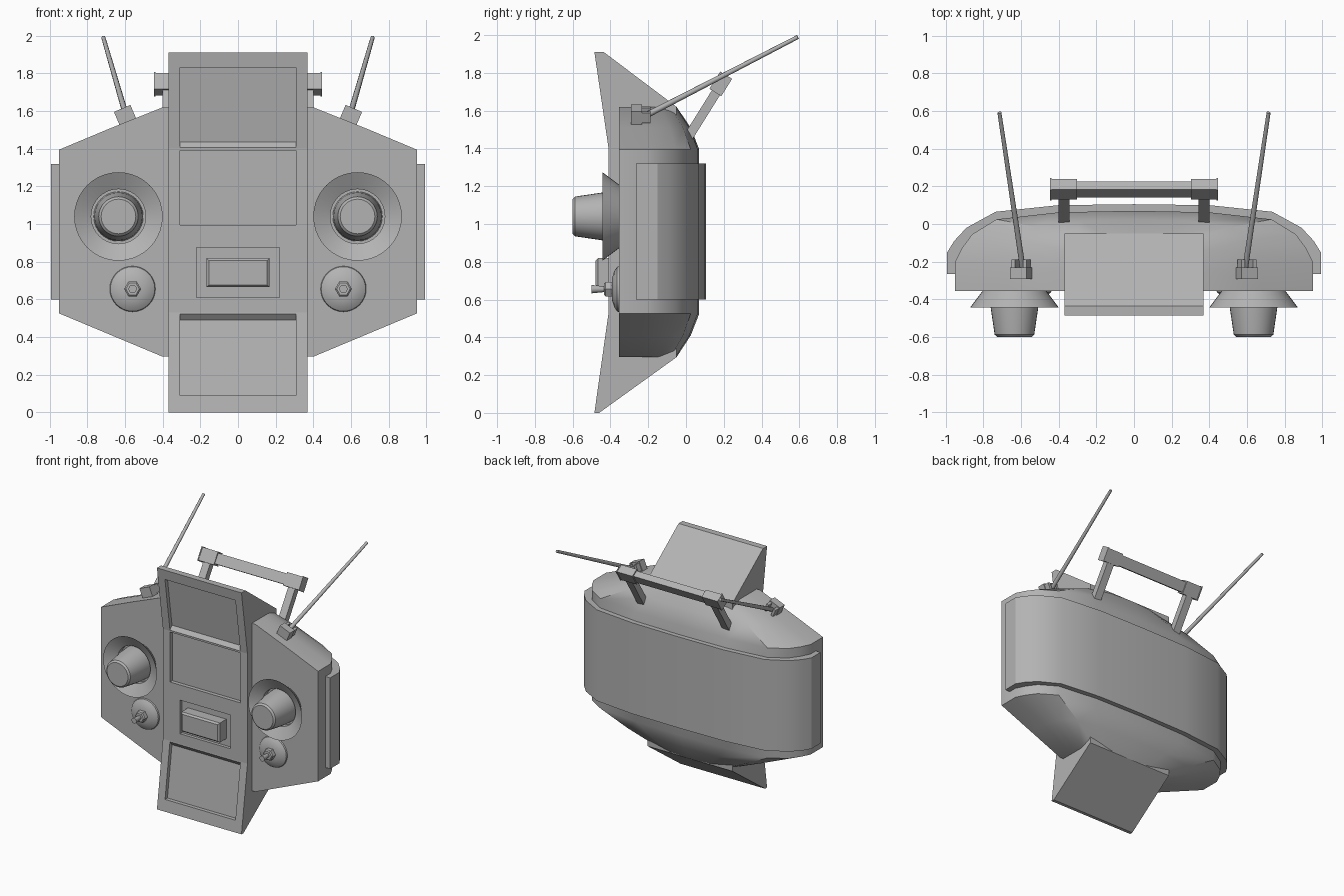
import bpy, bmesh, math
from mathutils import Vector, Matrix

cube = bpy.data.objects.get("Cube")
if cube:
    bpy.data.objects.remove(cube, do_unlink=True)

grey = bpy.data.materials.new("plain_grey")
grey.use_nodes = True
COLOUR = (0.45, 0.45, 0.45, 1)
grey.diffuse_color = COLOUR
grey.node_tree.nodes["Principled BSDF"].inputs["Base Color"].default_value = COLOUR


def finish(name, bm, smooth=None):
    """Turn a bmesh into a grey object, optionally smooth shaded."""
    bmesh.ops.recalc_face_normals(bm, faces=bm.faces)
    mesh = bpy.data.meshes.new(name)
    bm.to_mesh(mesh)
    bm.free()
    ob = bpy.data.objects.new(name, mesh)
    bpy.context.collection.objects.link(ob)
    mesh.materials.append(grey)
    if smooth:
        bpy.ops.object.select_all(action='DESELECT')
        ob.select_set(True)
        bpy.context.view_layer.objects.active = ob
        bpy.ops.object.shade_smooth_by_angle(angle=math.radians(smooth))
    return ob


def loft(name, rings, closed=False, smooth=None):
    """Bridge rings of equal length; cap the ends, or join last to first."""
    bm = bmesh.new()
    loops = [[bm.verts.new(p) for p in ring] for ring in rings]
    n = len(loops[0])
    pairs = list(zip(loops, loops[1:]))
    if closed:
        pairs.append((loops[-1], loops[0]))
    else:
        bm.faces.new(loops[0])
        bm.faces.new(loops[-1])
    for a, b in pairs:
        for i in range(n):
            j = (i + 1) % n
            bm.faces.new((a[i], a[j], b[j], b[i]))
    return finish(name, bm, smooth)


def side_prism(name, profile, half):
    """Extrude a (y, z) profile across x."""
    return loft(name, [[(x, y, z) for y, z in profile] for x in (-half, half)])


def turned(name, profile, x, z, sides=32, closed=False):
    """Revolve (radius, y) points about an axis running front to back."""
    rings = [[(x + r * math.cos(2 * math.pi * i / sides), y,
               z + r * math.sin(2 * math.pi * i / sides)) for i in range(sides)]
             for r, y in profile]
    return loft(name, rings, closed, 30)


def box(name, centre, size, rot=None):
    bm = bmesh.new()
    turn = rot if rot else Matrix.Identity(4)
    bmesh.ops.create_cube(bm, size=1, matrix=Matrix.Translation(centre) @ turn
                          @ Matrix.Diagonal((*size, 1)))
    return finish(name, bm)


def rod(name, start, end, r1, r2, sides=10):
    a, b = Vector(start), Vector(end)
    d = b - a
    bm = bmesh.new()
    bmesh.ops.create_cone(bm, cap_ends=True, segments=sides, radius1=r1, radius2=r2,
                          depth=d.length, matrix=Matrix.Translation((a + b) / 2)
                          @ d.to_track_quat('Z', 'Y').to_matrix().to_4x4())
    return finish(name, bm, 40)


def carve(target, cutter):
    mod = target.modifiers.new("recess", 'BOOLEAN')
    mod.operation = 'DIFFERENCE'
    mod.solver = 'EXACT'
    mod.object = cutter
    bpy.context.view_layer.objects.active = target
    bpy.ops.object.modifier_apply(modifier=mod.name)
    bpy.data.objects.remove(cutter, do_unlink=True)


def mirrored(half):
    return half + [(-x, y) for x, y in reversed(half) if x > 0]


# Housing: curved footprint that shrinks towards the top and bottom
FRONT, BACK, WIDE = -0.355, 0.07, 0.95
footprint = mirrored([(0.95, FRONT), (0.95, -0.2), (0.915, -0.13), (0.86, -0.055),
                      (0.73, 0.025), (0.4, 0.062), (0, BACK)])


def housing_ring(z, width, back):
    k = (back - FRONT) / (BACK - FRONT)
    return [(x * width / WIDE, FRONT + (y - FRONT) * k, z) for x, y in footprint]


levels = [(0.295, 0.4, -0.05), (0.41, 0.675, 0.025), (0.525, WIDE, BACK),
          (1.395, WIDE, BACK), (1.51, 0.675, 0.025), (1.62, 0.4, -0.05)]
loft("housing", [housing_ring(*level) for level in levels], smooth=30)

# Raised band wrapped around the sides and back
outer = mirrored([(0.992, -0.265), (0.992, -0.15), (0.955, -0.09), (0.89, -0.02),
                  (0.735, 0.065), (0.4, 0.1), (0, 0.105)])
inner = mirrored([(0.94, -0.265), (0.94, -0.2), (0.9, -0.13), (0.85, -0.06),
                  (0.72, 0.015), (0.4, 0.05), (0, 0.06)])
band_section = outer + inner[::-1]
loft("wrap_band", [[(x, y, z) for x, y in band_section] for z in (0.6, 1.32)], smooth=30)

# Central console, leaning forward at both ends
console = side_prism("console", [
    (-0.485, 1.91), (-0.435, 1.91), (-0.05, 1.62), (-0.05, 0.295),
    (-0.46, 0), (-0.485, 0), (-0.41, 0.53), (-0.41, 1.4)], 0.37)

# Recessed screens
recesses = [
    [(-0.6, 1.83), (-0.443, 1.83), (-0.385, 1.435), (-0.411, 1.405), (-0.6, 1.405)],
    [(-0.6, 1.39), (-0.38, 1.39), (-0.38, 0.995), (-0.6, 0.995)],
    [(-0.6, 0.09), (-0.442, 0.09), (-0.385, 0.49), (-0.411, 0.522), (-0.6, 0.522)]]
for profile in recesses:
    carve(console, side_prism("screen_cutter", profile, 0.308))
carve(console, box("button_cutter", (0, -0.485, 0.742), (0.44, 0.2, 0.266)))

# Push button with a slightly tapered face
loft("push_button", [[(sx * w, y, 0.742 + sz * h) for sx, sz in
                      ((-1, -1), (1, -1), (1, 1), (-1, 1))]
                     for w, h, y in ((0.168, 0.077, -0.38), (0.168, 0.077, -0.465),
                                     (0.155, 0.065, -0.478))])

for s, side in ((1, "left"), (-1, "right")):
    # Control knob in a flared dish
    kx, kz = s * 0.635, 1.04
    turned(side + "_dish", [(0.165, -0.35), (0.235, -0.443), (0.145, -0.395),
                            (0.145, -0.35)], kx, kz, 40, closed=True)
    turned(side + "_knob", [(0.132, -0.35), (0.127, -0.44), (0.105, -0.588),
                            (0.092, -0.6)], kx, kz)

    # Toggle switch on a low dome
    tx, tz = s * 0.56, 0.655
    turned(side + "_switch_dome", [(0.123, -0.35), (0.118, -0.365), (0.095, -0.38),
                                   (0.06, -0.391), (0.02, -0.395)], tx, tz)
    turned(side + "_switch_nut", [(0.045, -0.385), (0.045, -0.425), (0.036, -0.433)],
           tx, tz, 6)
    turned(side + "_switch_lever", [(0.014, -0.42), (0.022, -0.5)], tx, tz, 12)

    # Aerial with a forked mount
    tilt = Matrix.Rotation(s * math.radians(23), 4, 'Y')
    mount = Vector((s * 0.6, -0.262, 1.578))
    box(side + "_aerial_mount", mount, (0.095, 0.06, 0.078), tilt)
    for k in (-1, 1):
        offset = tilt @ Vector((k * 0.033, 0.048, 0))
        box(side + "_aerial_fork", mount + offset, (0.02, 0.05, 0.06), tilt)
    rod(side + "_aerial", (s * 0.59, -0.24, 1.56), (s * 0.715, 0.592, 1.99), 0.016, 0.011)

    # Handle post and grip end
    lean = Matrix.Rotation(math.radians(-32), 4, 'X')
    box(side + "_handle_post", (s * 0.372, 0.098, 1.598), (0.06, 0.05, 0.34), lean)
    box(side + "_grip_end", (s * 0.37, 0.184, 1.742), (0.135, 0.066, 0.1), lean)
    box(side + "_grip_cap", (s * 0.441, 0.184, 1.742), (0.008, 0.074, 0.108), lean)

# Handle bar across the back
box("handle_bar", (0, 0.184, 1.742), (0.64, 0.05, 0.08), lean)
